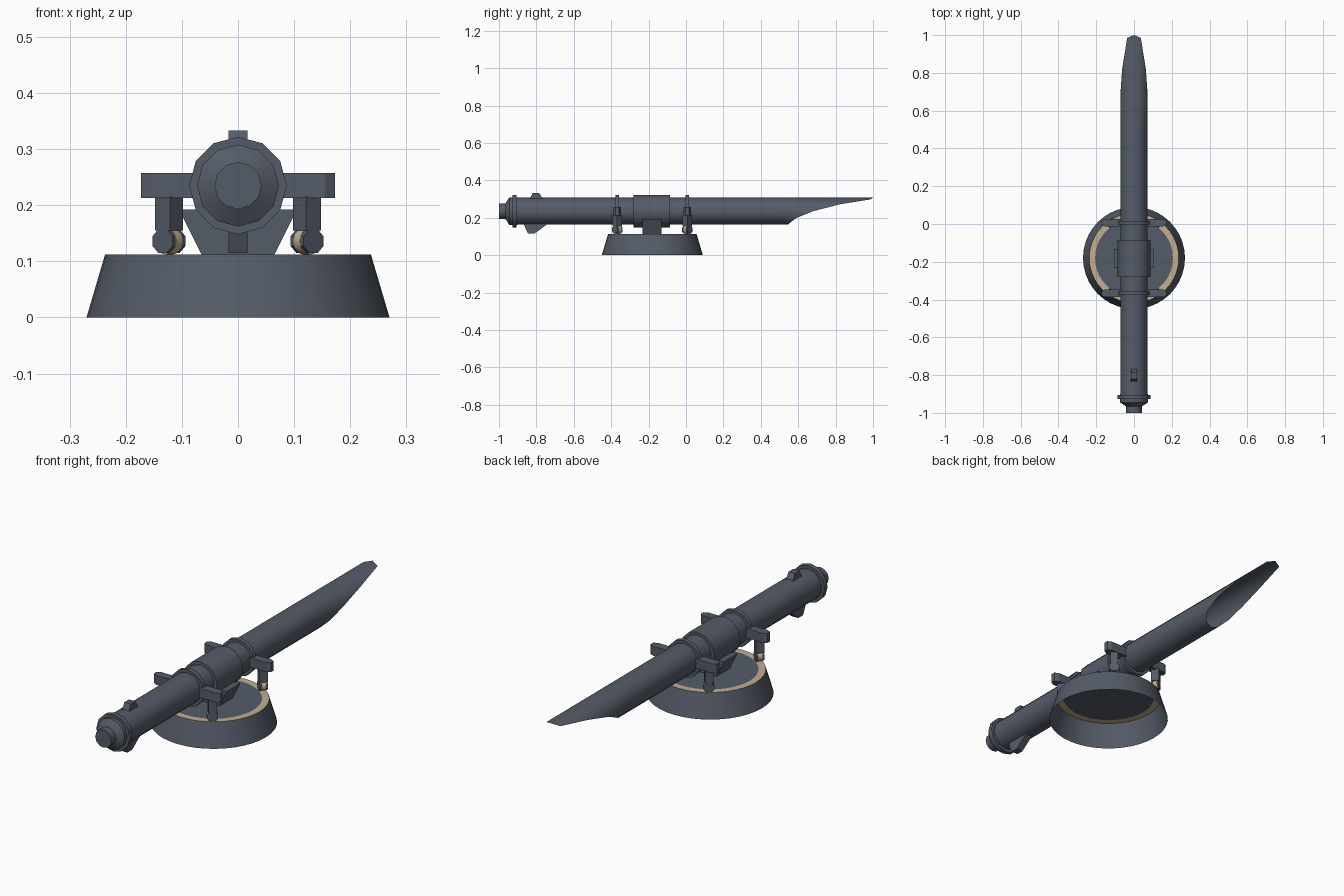
import bpy, math
from mathutils import Matrix, Vector

cube = bpy.data.objects.get("Cube")
if cube:
    bpy.data.objects.remove(cube)


def material(name, rgb):
    m = bpy.data.materials.new(name)
    m.use_nodes = True
    m.diffuse_color = (*rgb, 1)
    m.node_tree.nodes["Principled BSDF"].inputs["Base Color"].default_value = (*rgb, 1)
    return m


SLATE = material("slate metal", (0.091, 0.107, 0.138))
TAN = material("tan brass", (0.55, 0.42, 0.28))
AXIS_Z = 0.235      # barrel axis height
MOUNT_Y = -0.18     # turntable centre


def make(name, verts, faces, mats=(SLATE,), matrix=None, smooth=False):
    mesh = bpy.data.meshes.new(name)
    mesh.from_pydata([tuple(v) for v in verts], [], faces)
    if matrix:
        mesh.transform(matrix)
    for m in mats:
        mesh.materials.append(m)
    ob = bpy.data.objects.new(name, mesh)
    bpy.context.collection.objects.link(ob)
    if smooth:
        bpy.ops.object.select_all(action="DESELECT")
        ob.select_set(True)
        bpy.context.view_layer.objects.active = ob
        bpy.ops.object.shade_smooth_by_angle(angle=math.radians(35))
    return ob


def prism(name, pts, plane, lo, hi, mat=SLATE, matrix=None):
    """Extrude an outline drawn in the given plane along the remaining axis."""
    place = {"xy": lambda a, b, c: (a, b, c),
             "xz": lambda a, b, c: (a, c, b),
             "yz": lambda a, b, c: (c, a, b)}[plane]
    n = len(pts)
    verts = [place(*p, c) for c in (lo, hi) for p in pts]
    faces = [tuple(range(n))[::-1], tuple(range(n, 2 * n))]
    faces += [(i, (i + 1) % n, n + (i + 1) % n, n + i) for i in range(n)]
    if plane == "xz":
        faces = [f[::-1] for f in faces]
    return make(name, verts, faces, (mat,), matrix)


def lathe(name, profile, sides, matrix, mats=(SLATE,), caps=(True, True)):
    """Revolve (radius, height) points around local z."""
    verts = [(r * math.sin(math.tau * i / sides), -r * math.cos(math.tau * i / sides), h)
             for r, h in profile for i in range(sides)]
    faces = [(k * sides + i, k * sides + (i + 1) % sides,
              (k + 1) * sides + (i + 1) % sides, (k + 1) * sides + i)
             for k in range(len(profile) - 1) for i in range(sides)]
    if caps[0]:
        faces.append(tuple(range(sides))[::-1])
    if caps[1]:
        last = (len(profile) - 1) * sides
        faces.append(tuple(range(last, last + sides)))
    return make(name, verts, faces, mats, matrix, smooth=True)


# Local z of a lathe becomes +y along the barrel axis
ALONG = Matrix.Translation((0, 0, AXIS_Z)) @ Matrix.Rotation(-math.pi / 2, 4, "X")

# Open-bottomed turntable with an inlaid track
base = lathe("turntable_base", [(0.27, 0), (0.237, 0.112), (0.206, 0.112)], 40,
             Matrix.Translation((0, MOUNT_Y, 0)), (SLATE, TAN), (False, True))
for p in base.data.polygons:
    if len(p.vertices) == 4 and p.normal.z > 0.9:
        p.material_index = 1

# Barrel with a swept scoop muzzle: end position for each height, top to bottom
SIDES, R = 12, 0.0725
scoop = [1.0, 0.985, 0.82, 0.68, 0.59, 0.555, 0.545]
verts, faces = [], []
for i in range(SIDES):
    a = math.tau * i / SIDES
    x, z = R * math.sin(a), AXIS_Z + R * math.cos(a)
    end = scoop[min(i, SIDES - i)]
    verts += [(x, -0.91, z), (x, 0.5, z), (x, end, z)]
for i in range(SIDES):
    j = (i + 1) % SIDES
    for k in range(2):
        faces.append((3 * i + k, 3 * i + k + 1, 3 * j + k + 1, 3 * j + k))
make("barrel", verts, faces, smooth=True)

# Breech, central sleeve and clamp bands
lathe("breech_cap", [(0.042, -1), (0.042, -0.965), (0.073, -0.945), (0.073, -0.9)], SIDES, ALONG)
lathe("breech_ring", [(0.087, -0.927), (0.087, -0.905)], SIDES, ALONG)
lathe("central_sleeve", [(0.087, -0.28), (0.087, -0.085)], SIDES, ALONG)

# Wedge cradle under the sleeve
prism("cradle", [(-0.065, 0.112), (0.065, 0.112), (0.105, 0.192), (-0.105, 0.192)],
      "xz", -0.232, -0.132)

# Sight above and fin below the breech end
prism("sight", [(-0.835, 0.3), (-0.765, 0.3), (-0.785, 0.333), (-0.82, 0.333)],
      "yz", -0.017, 0.017)
prism("lower_fin", [(-0.845, 0.115), (-0.81, 0.115), (-0.735, 0.17), (-0.87, 0.17)],
      "yz", -0.017, 0.017)

# Support frames: band, cross arm, two forked legs with track wheels
WHEEL_Z = 0.136
octagon = [(0.025 * math.cos(math.tau * (i + 0.5) / 8),
            WHEEL_Z + 0.023 * math.sin(math.tau * (i + 0.5) / 8)) for i in range(8)]
box = [(-0.018, 0.155), (0.018, 0.155), (0.018, 0.215), (-0.018, 0.215)]
for sy, end in ((-1, "front"), (1, "rear")):
    y = MOUNT_Y + sy * 0.187
    lathe(f"{end}_band", [(0.087, y - 0.01), (0.087, y + 0.01)], SIDES, ALONG)
    prism(f"{end}_cross_arm",
          [(-0.173, y - 0.01), (-0.155, y - 0.02), (0.155, y - 0.02),
           (0.173, y - 0.01), (0.173, y + 0.01), (0.155, y + 0.02),
           (-0.155, y + 0.02), (-0.173, y + 0.01)], "xy", 0.213, 0.257)
    for sx, side in ((-1, "right"), (1, "left")):
        turn = (Matrix.Translation((sx * 0.123, y, 0))
                @ Matrix.Rotation(-sx * sy * math.radians(40), 4, "Z"))
        tag = f"{end}_{side}"
        prism(f"{tag}_leg", box, "xz", -0.018, 0.018, matrix=turn)
        for s, part in ((-1, "a"), (1, "b")):
            lo, hi = sorted((s * 0.009, s * 0.018))
            prism(f"{tag}_fork_{part}", octagon, "xz", lo, hi, matrix=turn)
        axle = turn @ Matrix.Translation((0, 0, WHEEL_Z)) @ Matrix.Rotation(-math.pi / 2, 4, "X")
        lathe(f"{tag}_wheel", [(0.024, -0.009), (0.024, 0.009)], 16, axle, (TAN,))
